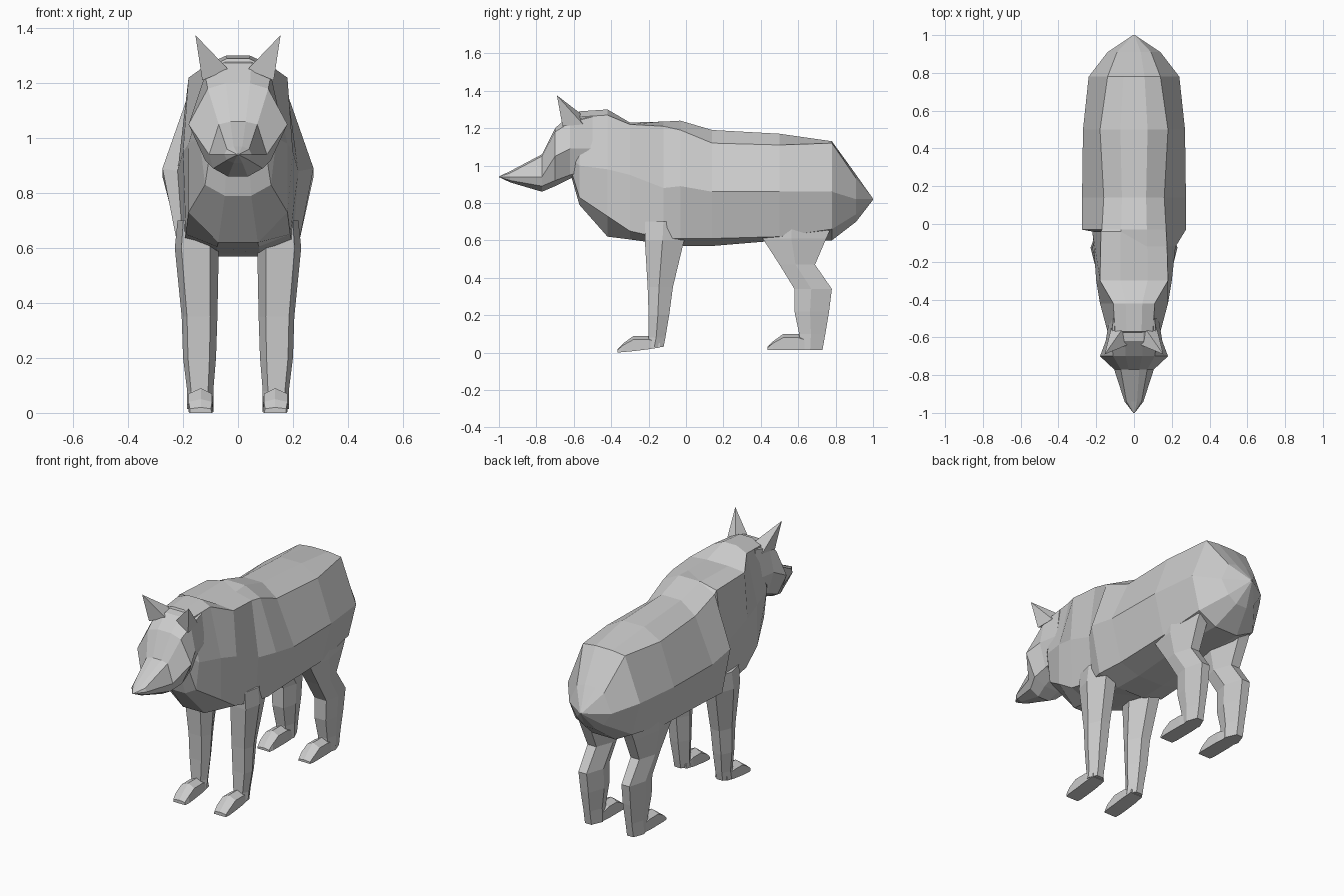
import bpy
import bmesh
from mathutils import Vector

if "Cube" in bpy.data.objects:
    bpy.data.objects.remove(bpy.data.objects["Cube"], do_unlink=True)

UNIT = 0.01  # measurements below are in hundredths

fur = bpy.data.materials.new("grey fur")
fur.use_nodes = True
GREY = (0.6, 0.6, 0.6, 1)
fur.diffuse_color = GREY
fur.node_tree.nodes["Principled BSDF"].inputs["Base Color"].default_value = GREY


def loft(name, rings):
    """Join equal-length rings of points into one closed, flat-shaded skin."""
    bm = bmesh.new()
    loops = [[bm.verts.new(Vector(p) * UNIT) for p in ring] for ring in rings]
    count = len(loops[0])
    for near, far in zip(loops, loops[1:]):
        for i in range(count):
            j = (i + 1) % count
            bm.faces.new((near[i], near[j], far[j], far[i]))
    bm.faces.new(loops[0])
    bm.faces.new(list(reversed(loops[-1])))
    bmesh.ops.remove_doubles(bm, verts=bm.verts, dist=UNIT * 0.05)
    bmesh.ops.recalc_face_normals(bm, faces=bm.faces)
    mesh = bpy.data.meshes.new(name)
    bm.to_mesh(mesh)
    bm.free()
    mesh.materials.append(fur)
    obj = bpy.data.objects.new(name, mesh)
    bpy.context.collection.objects.link(obj)
    return obj


def body_ring(y, top, edge_w, edge_z, side_w, side_z, low_w, low_z, bottom):
    """Symmetric cross-section: back, back edge, flank, belly edge, belly."""
    half = [(edge_w * 0.4, top), (edge_w, edge_z), (side_w, side_z),
            (low_w, low_z), (low_w * 0.4, bottom)]
    left = [(x, y, z) for x, z in half]
    return left + [(-x, y, z) for x, z in reversed(half)]


# Torso from tail stub to neck
torso = [
    (100, 82.3, 0.5, 82.2, 0.5, 82, 0.5, 81.8, 81.7),
    (91, 95, 9, 93, 14, 82, 9, 74, 70),
    (78, 113, 14, 112, 24, 86, 19, 66, 60),
    (50, 117, 18, 111, 27, 86, 21, 62, 60),
    (14, 119, 16, 112, 27.5, 86, 21, 61, 57),
    (-3, 124, 17, 119, 27.5, 89, 22, 61, 57),
    (-12, 123.5, 17.5, 121, 22, 88, 20, 61, 58),
    (-30, 123, 18, 122, 20, 95, 19, 65, 60.5),
    (-42, 130, 11, 127, 18, 98, 18, 73, 62),
    (-57, 129, 10, 126, 14, 100, 12, 83, 79),
    (-61, 118, 8, 115, 11, 104, 10, 96, 93),
]
rings = [body_ring(*row) for row in torso]
# The right shoulder steps in sharply behind the foreleg
rings[6] = [(x, -4 if x < 0 else y, z) for x, y, z in rings[6]]
loft("torso", rings)

# Head from nose to nape, widest at the cheeks
head = [
    (-100, 94.2, 0.4, 94.1, 0.4, 94, 0.4, 93.9, 93.8),
    (-94, 97, 4, 96, 5, 94, 4, 92, 91),
    (-77, 106, 7, 105, 10.5, 94, 9, 89, 86),
    (-70, 120, 11, 118, 18, 105, 12, 92, 89),
    (-62, 127, 12, 123, 15, 109, 11, 95, 93),
    (-50, 129, 11, 126, 13, 109, 10, 98, 96),
]
loft("head", [body_ring(*row) for row in head])


def leg_ring(z, front, back, inner, outer, side):
    """Six-sided leg section with flat front and narrower back."""
    width, middle = outer - inner, front + (back - front) * 0.45
    outline = [(inner + width * 0.2, front), (outer - width * 0.15, front),
               (outer, middle), (outer - width * 0.25, back),
               (inner + width * 0.3, back), (inner, middle)]
    return [(x * side, y, z) for x, y in outline]


def foot_ring(y, sole, edge, ridge, half_width, side):
    """Five-sided paw section with a ridge along the top."""
    outline = [(-half_width, sole), (half_width, sole), (half_width, edge),
               (0, ridge), (-half_width * 0.9, edge)]
    return [((13.5 + x) * side, y, z) for x, z in outline]


foreleg = [
    (70, -22, 0, 8, 22),
    (60, -22, -1, 7, 23),
    (35, -20.5, -7, 7.5, 20.5),
    (20, -20, -9, 8, 20),
    (8, -20, -11, 9, 18.5),
    (3, -21, -12, 9, 18.5),
]
hindleg = [
    (72, 38, 80, 7, 21),
    (61, 41, 75, 7, 21.5),
    (47, 50, 69, 7.5, 20.5),
    (34, 58, 78, 8, 20),
    (22, 58, 76.5, 8, 19.5),
    (10, 60.5, 74.5, 9, 18.5),
    (1.5, 61, 73, 9, 18.5),
]
paw = [
    (-36.5, 0, 1.5, 2, 4),
    (-33.5, 0.3, 4, 5, 4.5),
    (-28, 0.8, 7, 9, 4.5),
    (-20, 1.8, 7, 9, 4.5),
    (-14, 2.7, 5, 7, 4),
]
HIND_SHIFT = 80  # hind paws repeat the fore paws further back

for label, side in (("left", 1), ("right", -1)):
    # Legs and paws
    loft(label + "_front_leg", [leg_ring(*row, side) for row in foreleg])
    loft(label + "_hind_leg", [leg_ring(*row, side) for row in hindleg])
    loft(label + "_front_paw", [foot_ring(*row, side) for row in paw])
    loft(label + "_hind_paw",
         [foot_ring(y + HIND_SHIFT, 1.5, edge + 1, ridge + 1, width, side)
          for y, sole, edge, ridge, width in paw])

    # Pointed ear, flared outward and forward
    base = [(3.5, -64, 125), (13, -66, 121), (12, -55, 122), (5, -54, 126)]
    tip = (15.5, -69, 137.5)
    loft(label + "_ear", [[(x * side, y, z) for x, y, z in base],
                          [(tip[0] * side, tip[1], tip[2])] * len(base)])
